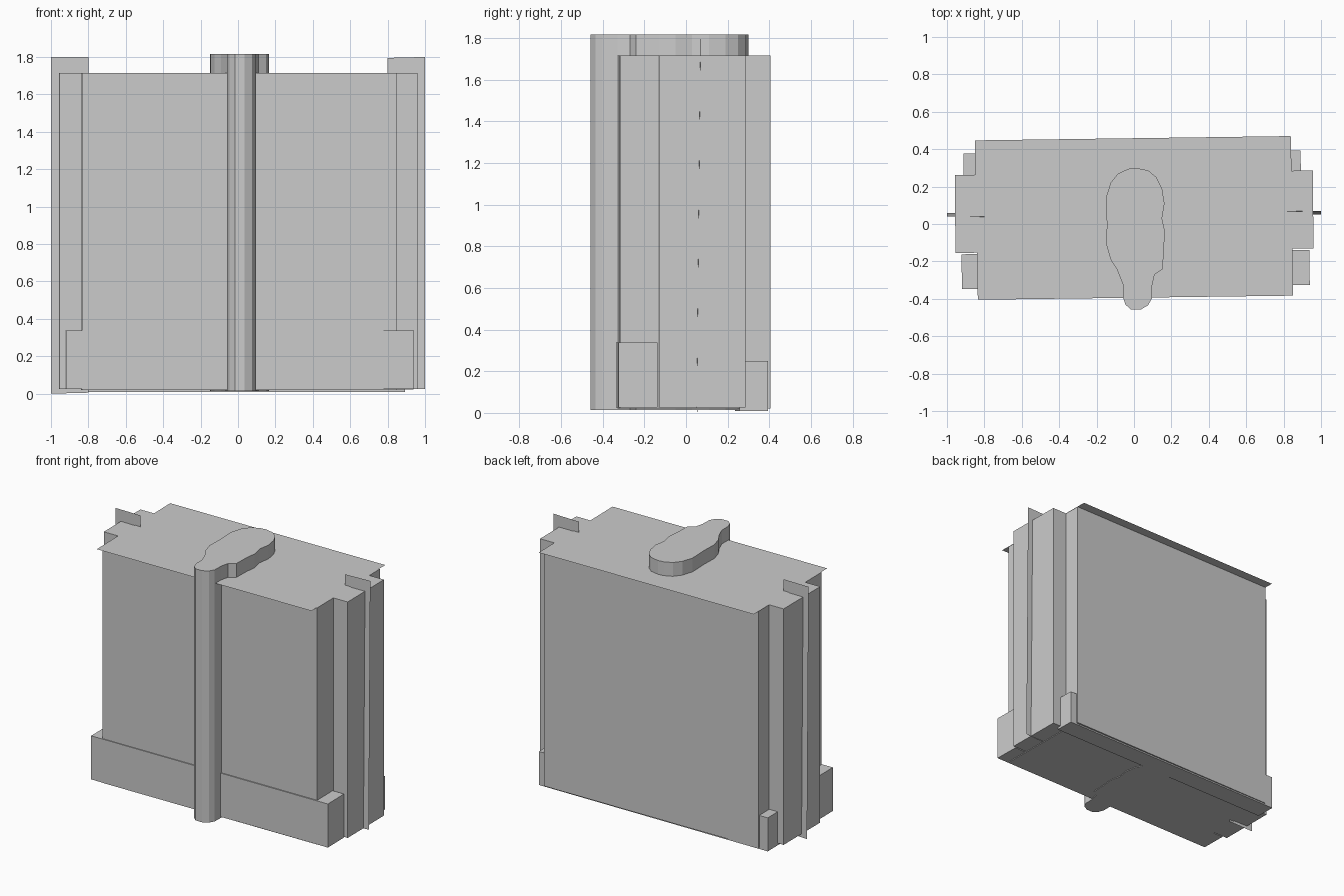
import bpy, bmesh


def make(name, bm):
    bmesh.ops.recalc_face_normals(bm, faces=bm.faces)
    me = bpy.data.meshes.new(name)
    bm.to_mesh(me)
    bm.free()
    ob = bpy.data.objects.new(name, me)
    bpy.context.collection.objects.link(ob)
    return ob


def prism(name, outline, z0, z1):
    """Extrude a plan outline (x, y) from z0 up to z1."""
    bm = bmesh.new()
    face = bm.faces.new([bm.verts.new((x, y, z0)) for x, y in outline])
    ext = bmesh.ops.extrude_face_region(bm, geom=[face])
    for v in ext["geom"]:
        if isinstance(v, bmesh.types.BMVert):
            v.co.z = z1
    return make(name, bm)


def sheet(name, corners):
    """Single flat or twisted panel without thickness."""
    bm = bmesh.new()
    bm.faces.new([bm.verts.new(c) for c in corners])
    return make(name, bm)


# Main block, slightly skewed in plan
prism("main_block", [(-0.835, -0.341), (0.85, -0.318), (0.84, 0.405), (-0.845, 0.384)], 0.02, 1.715)

# Narrower block projecting from both ends
prism("end_block", [(-0.955, -0.155), (0.96, -0.13), (0.956, 0.286), (-0.957, 0.262)], 0.025, 1.715)

# Low plinths at front and back
prism("front_plinth", [(-0.92, -0.348), (0.94, -0.325), (0.937, -0.138), (-0.922, -0.162)], 0.025, 0.337)
prism("back_plinth", [(-0.91, 0.235), (0.893, 0.257), (0.89, 0.393), (-0.912, 0.377)], 0.01, 0.25)

# Thin roof sheet overhanging front and back
sheet("roof_sheet", [(-0.835, -0.405, 1.718), (0.85, -0.383, 1.718),
                     (0.838, 0.47, 1.718), (-0.85, 0.447, 1.718)])

# Thin upright fins at the two ends
sheet("left_fin", [(-1, 0.058, 0.0), (-0.8, 0.056, 0.005), (-0.8, 0.038, 1.8), (-1, 0.04, 1.8)])
sheet("right_fin", [(0.8, 0.05, 0.02), (1, 0.052, 0.025), (1, 0.07, 1.8), (0.8, 0.068, 1.795)])

# Full-height curved core with the pole-like nose at the front
core = [(0.01, 0.3), (0.075, 0.287), (0.12, 0.25), (0.15, 0.19), (0.163, 0.11),
        (0.15, 0.03), (0.167, -0.05), (0.158, -0.13), (0.155, -0.24), (0.11, -0.27),
        (0.097, -0.33), (0.095, -0.4), (0.075, -0.435), (0.035, -0.458), (-0.015, -0.458),
        (-0.045, -0.432), (-0.06, -0.39), (-0.06, -0.32), (-0.09, -0.245), (-0.125, -0.19),
        (-0.148, -0.11), (-0.145, 0.0), (-0.15, 0.14), (-0.125, 0.22), (-0.085, 0.27), (-0.03, 0.295)]
prism("central_core", core, 0.015, 1.817)
